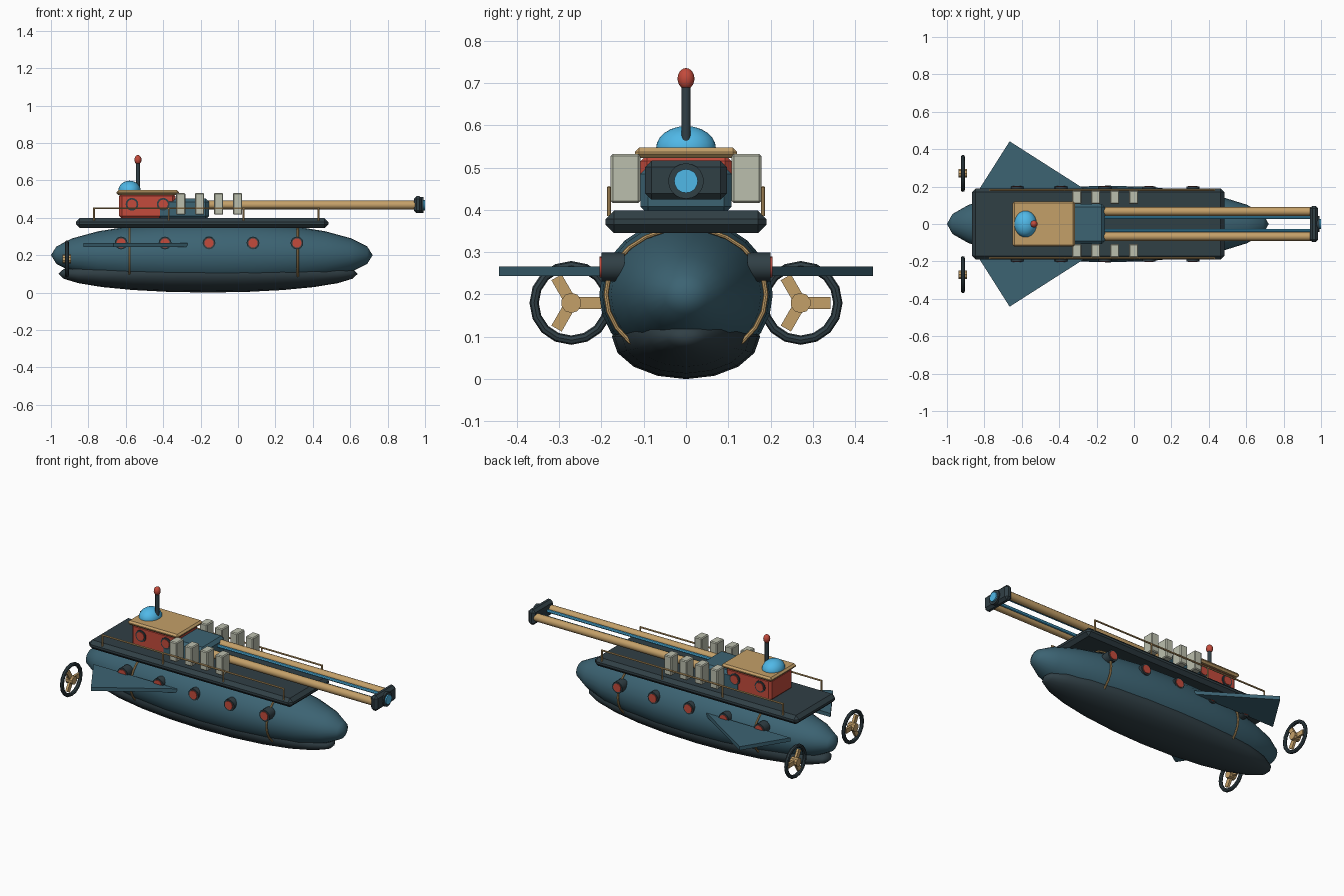
import bpy, math
from mathutils import Matrix, Vector

if "Cube" in bpy.data.objects:
    bpy.data.objects.remove(bpy.data.objects["Cube"])

def material(name, rgb):
    m = bpy.data.materials.new(name)
    m.diffuse_color = (*rgb, 1)
    m.use_nodes = True
    m.node_tree.nodes["Principled BSDF"].inputs["Base Color"].default_value = m.diffuse_color
    return m

TEAL = material("teal", (0.045, 0.125, 0.17))
DARK = material("dark", (0.03, 0.05, 0.06))
TAN = material("tan", (0.55, 0.35, 0.14))
RED = material("red", (0.55, 0.07, 0.045))
BLUE = material("blue", (0.08, 0.48, 0.80))
CREAM = material("cream", (0.50, 0.52, 0.42))

def finish(name, mat, smooth=True):
    o = bpy.context.object
    o.name = name
    o.data.materials.append(mat)
    if smooth:
        bpy.ops.object.shade_smooth_by_angle(angle=math.radians(35))
    return o

def box(name, lo, hi, mat, bevel=0.0):
    lo, hi = Vector(lo), Vector(hi)
    bpy.ops.mesh.primitive_cube_add(size=1)
    o = finish(name, mat, False)
    o.data.transform(Matrix.Translation((lo + hi) / 2) @ Matrix.Diagonal((*(hi - lo), 1)))
    if bevel:
        b = o.modifiers.new("bevel", 'BEVEL')
        b.width, b.segments = bevel, 1
    return o

def ball(name, loc, radii, mat, seg=24, rings=12, along_x=False):
    bpy.ops.mesh.primitive_uv_sphere_add(segments=seg, ring_count=rings, radius=1)
    o = finish(name, mat)
    turn = Matrix.Rotation(math.pi / 2, 4, 'Y') if along_x else Matrix()
    o.data.transform(Matrix.Translation(loc) @ Matrix.Diagonal((*radii, 1)) @ turn)
    return o

def rod(name, a, b, r, mat, sides=12):
    a, b = Vector(a), Vector(b)
    bpy.ops.mesh.primitive_cylinder_add(vertices=sides, radius=r, depth=(b - a).length, location=(a + b) / 2)
    o = finish(name, mat)
    o.rotation_euler = (b - a).to_track_quat('Z', 'Y').to_euler()
    return o

def ring(name, loc, major, minor, mat, seg=16, squash=1.0):
    # torus around the x axis
    bpy.ops.mesh.primitive_torus_add(major_segments=seg, minor_segments=8, major_radius=major, minor_radius=minor)
    o = finish(name, mat)
    o.data.transform(Matrix.Translation(loc) @ Matrix.Diagonal((1, 1, squash, 1))
                     @ Matrix.Rotation(math.pi / 2, 4, 'Y'))
    return o

# hull, keel and hull bands
ball("hull", (-0.14, 0, 0.2), (0.86, 0.205, 0.18), TEAL, 24, 12, True)
ball("keel", (-0.16, 0, 0.1), (0.80, 0.175, 0.1), DARK, 16, 12, True)
for x in (-0.58, 0.32):
    ring("hull_band", (x, 0, 0.2), 0.189, 0.006, TAN, 24, 0.83)

# deck
box("deck", (-0.867, -0.19, 0.345), (0.483, 0.19, 0.398), DARK, 0.02)

# cabin, roof, dome and antenna
box("cabin", (-0.635, -0.107, 0.395), (-0.335, 0.107, 0.53), RED, 0.015)
box("cabin_roof", (-0.65, -0.121, 0.522), (-0.315, 0.121, 0.547), TAN, 0.01)
ball("dome", (-0.58, 0, 0.545), (0.06, 0.071, 0.053), BLUE)
rod("antenna", (-0.535, 0, 0.56), (-0.535, 0, 0.695), 0.011, DARK)
ball("antenna_tip", (-0.535, 0, 0.71), (0.019, 0.02, 0.025), RED, 16, 10)

# gun housing and long twin barrel
box("housing", (-0.435, -0.108, 0.39), (-0.155, 0.108, 0.503), TEAL, 0.018)
box("muzzle_plate", (0.94, -0.097, 0.424), (0.985, 0.097, 0.516), DARK, 0.015)
rod("lens_rim", (0.97, 0, 0.468), (0.992, 0, 0.468), 0.042, DARK, 20)
rod("lens", (0.97, 0, 0.468), (1.0, 0, 0.468), 0.028, BLUE, 20)

def porthole(name, x, z, s, inner, face):
    rod(name + "_rim", (x, s * inner, z), (x, s * face, z), 0.034, DARK, 16)
    rod(name + "_glass", (x, s * inner, z), (x, s * (face + 0.004), z), 0.025, RED, 16)

for s in (-1, 1):
    rod("barrel_rail", (-0.18, s * 0.067, 0.468), (0.95, s * 0.067, 0.468), 0.023, TAN)
    rod("barrel_tube", (-0.18, s * 0.035, 0.468), (0.95, s * 0.035, 0.468), 0.009, BLUE, 8)

    # portholes
    for i in range(5):
        porthole("hull_porthole", -0.625 + 0.235 * i, 0.265, s, 0.145, 0.2)
    for x in (-0.567, -0.4):
        porthole("cabin_porthole", x, 0.472, s, 0.09, 0.112)

    # crates along the housing
    for i in range(4):
        x = -0.307 + 0.1015 * i
        box("crate", (x - 0.025, s * 0.143 - 0.035, 0.416), (x + 0.025, s * 0.143 + 0.035, 0.532), CREAM, 0.005)

    # railing
    y = s * 0.182
    rod("railing_bar", (-0.77, y, 0.451), (0.43, y, 0.451), 0.005, TAN, 8)
    for i in range(4):
        x = -0.77 + 0.4 * i
        rod("railing_post", (x, y, 0.385), (x, y, 0.454), 0.005, TAN, 8)

    # stern fin: triangular plate
    pts = [(-0.825, 0.19), (-0.665, 0.442), (-0.27, 0.19)]
    verts = [(px, s * py, z) for z in (0.244, 0.266) for px, py in pts]
    faces = [(0, 1, 2), (5, 4, 3), (0, 3, 4, 1), (1, 4, 5, 2), (2, 5, 3, 0)]
    if s < 0:
        faces = [f[::-1] for f in faces]
    me = bpy.data.meshes.new("fin")
    me.from_pydata(verts, [], faces)
    me.materials.append(TEAL)
    bpy.context.collection.objects.link(bpy.data.objects.new("fin", me))

    # propeller with guard ring
    c = Vector((-0.915, s * 0.271, 0.18))
    ring("propeller_guard", c, 0.088, 0.011, DARK, 16)
    rod("propeller_hub", c - Vector((0.022, 0, 0)), c + Vector((0.022, 0, 0)), 0.024, TAN, 10)
    for k in range(3):
        blade = box("propeller_blade", (-0.007, 0, -0.014), (0.007, 0.07, 0.014), TAN)
        blade.location = c
        blade.rotation_euler.x = k * math.tau / 3
